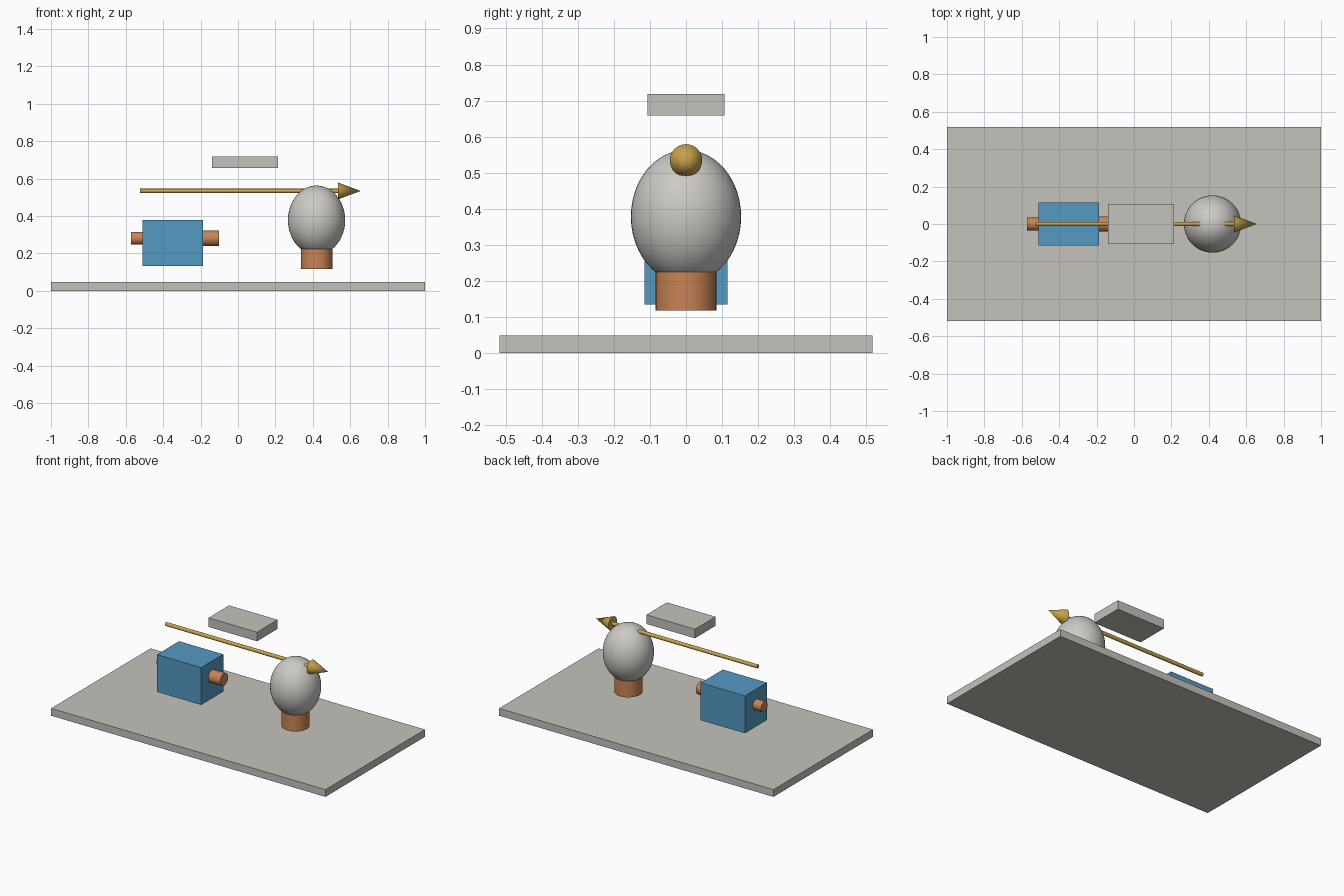
import bpy
from math import pi, radians

cube = bpy.data.objects.get("Cube")
if cube:
    bpy.data.objects.remove(cube, do_unlink=True)


def material(name, rgb):
    m = bpy.data.materials.new(name)
    m.use_nodes = True
    m.diffuse_color = (*rgb, 1)
    m.node_tree.nodes["Principled BSDF"].inputs["Base Color"].default_value = (*rgb, 1)
    return m


GREY = material("warm grey", (0.55, 0.54, 0.50))
PALE = material("pale grey", (0.60, 0.59, 0.56))
BLUE = material("blue", (0.09, 0.32, 0.55))
COPPER = material("copper", (0.58, 0.23, 0.09))
GOLD = material("gold", (0.58, 0.36, 0.07))


def finish(name, mat, smooth=False):
    ob = bpy.context.object
    ob.name = ob.data.name = name
    ob.data.materials.append(mat)
    bpy.ops.object.transform_apply(location=False, rotation=True, scale=True)
    if smooth:
        bpy.ops.object.shade_smooth_by_angle(angle=radians(35))
    return ob


def box(name, mat, x0, x1, half_y, z0, z1):
    bpy.ops.mesh.primitive_cube_add(size=1, location=((x0 + x1) / 2, 0, (z0 + z1) / 2))
    bpy.context.object.scale = (x1 - x0, 2 * half_y, z1 - z0)
    return finish(name, mat)


def bar(name, mat, x0, x1, z, r0, r1=None):
    """Round bar or cone along x."""
    bpy.ops.mesh.primitive_cone_add(
        vertices=32, radius1=r0, radius2=r0 if r1 is None else r1, depth=x1 - x0,
        location=((x0 + x1) / 2, 0, z), rotation=(0, pi / 2, 0))
    return finish(name, mat, True)


# Slabs
box("base_plate", GREY, -1, 1, 0.518, 0, 0.048)
box("floating_plate", GREY, -0.14, 0.214, 0.107, 0.658, 0.718)

# Motor block with a short shaft at each end
box("motor_block", BLUE, -0.51, -0.188, 0.115, 0.134, 0.38)
bar("right_shaft", COPPER, -0.571, -0.51, 0.281, 0.034)
bar("left_shaft", COPPER, -0.188, -0.101, 0.281, 0.041)

# Bulb on its socket
bpy.ops.mesh.primitive_uv_sphere_add(segments=48, ring_count=24, radius=1, location=(0.42, 0, 0.378))
bpy.context.object.scale = (0.153, 0.153, 0.185)
finish("bulb", PALE, True)
bpy.ops.mesh.primitive_cylinder_add(vertices=48, radius=0.084, depth=0.108, location=(0.42, 0, 0.171))
finish("bulb_socket", COPPER, True)

# Arrow
bar("arrow_rod", GOLD, -0.525, 0.536, 0.534, 0.012)
bar("arrow_head", GOLD, 0.535, 0.656, 0.534, 0.045, 0)
